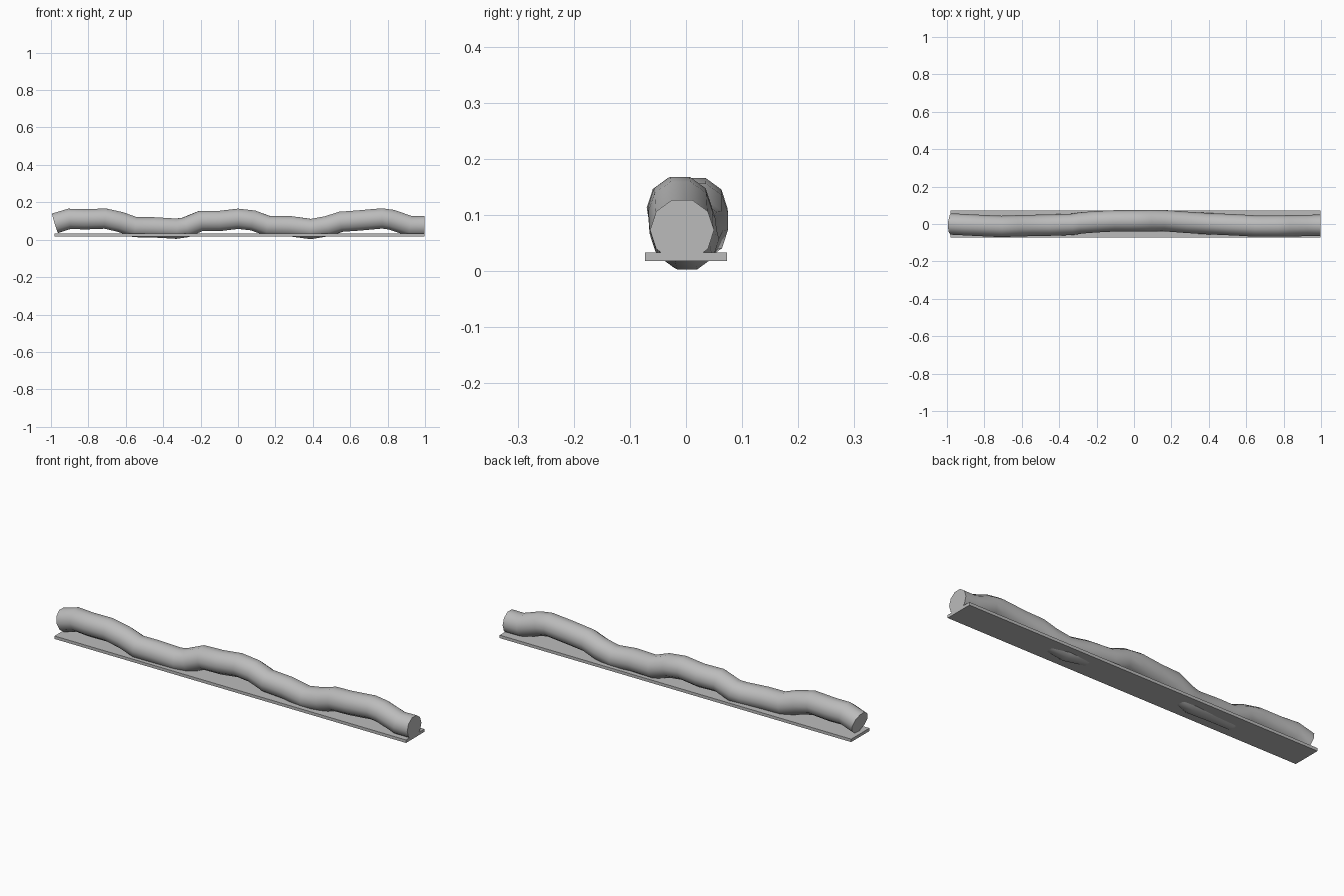
import bpy
import bmesh
from math import sin, cos, pi, radians
from mathutils import Vector

cube = bpy.data.objects.get("Cube")
if cube:
    bpy.data.objects.remove(cube)

grey = bpy.data.materials.new("plain grey")
grey.use_nodes = True
colour = (0.5, 0.5, 0.5, 1)
grey.diffuse_color = colour
grey.node_tree.nodes["Principled BSDF"].inputs["Base Color"].default_value = colour

SIDES = 10
RADIUS = 0.057

# Centre line of the wavy log
path = [Vector(p) for p in (
    (-.978, 0, .088), (-.9, -.004, .112), (-.82, -.008, .109), (-.71, -.013, .113),
    (-.63, -.01, .095), (-.55, -.008, .067), (-.45, -.006, .066), (-.33, -.002, .059),
    (-.28, .006, .066), (-.2, .012, .1), (-.1, .017, .1), (0, .017, .112),
    (.08, .018, .103), (.16, .018, .074), (.28, .009, .072), (.39, .002, .057),
    (.48, -.002, .073), (.55, -.005, .096), (.65, -.011, .103), (.77, -.011, .114),
    (.82, -.01, .107), (.92, -.008, .073), (.997, -.007, .073))]


def new_object(name, bm):
    bmesh.ops.recalc_face_normals(bm, faces=bm.faces)
    mesh = bpy.data.meshes.new(name)
    bm.to_mesh(mesh)
    bm.free()
    mesh.materials.append(grey)
    obj = bpy.data.objects.new(name, mesh)
    bpy.context.collection.objects.link(obj)
    return obj


# Log: rings set square to the path, bridged and capped
bm = bmesh.new()
rings = []
for i, centre in enumerate(path):
    along = (path[min(i + 1, len(path) - 1)] - path[max(i - 1, 0)]).normalized()
    if i == len(path) - 1:
        along = Vector((1, 0, 0))
    side = Vector((0, 0, 1)).cross(along).normalized()
    up = along.cross(side)
    angles = [2 * pi * (k + 0.5) / SIDES + pi / 2 for k in range(SIDES)]
    rings.append([bm.verts.new(centre + RADIUS * (cos(a) * side + sin(a) * up))
                  for a in angles])
for a, b in zip(rings, rings[1:]):
    for k in range(SIDES):
        n = (k + 1) % SIDES
        bm.faces.new((a[k], a[n], b[n], b[k]))
bm.faces.new(rings[0])
bm.faces.new(rings[-1])
log = new_object("wavy_log", bm)
bpy.ops.object.select_all(action="DESELECT")
log.select_set(True)
bpy.context.view_layer.objects.active = log
bpy.ops.object.shade_smooth_by_angle(angle=radians(50))

# Thin base board, pierced by the lowest bends of the log
bm = bmesh.new()
bmesh.ops.create_cube(bm, size=1)
bmesh.ops.scale(bm, verts=bm.verts, vec=(1.978, 0.147, 0.015))
bmesh.ops.translate(bm, verts=bm.verts, vec=(0.008, 0, 0.0255))
new_object("base_board", bm)
